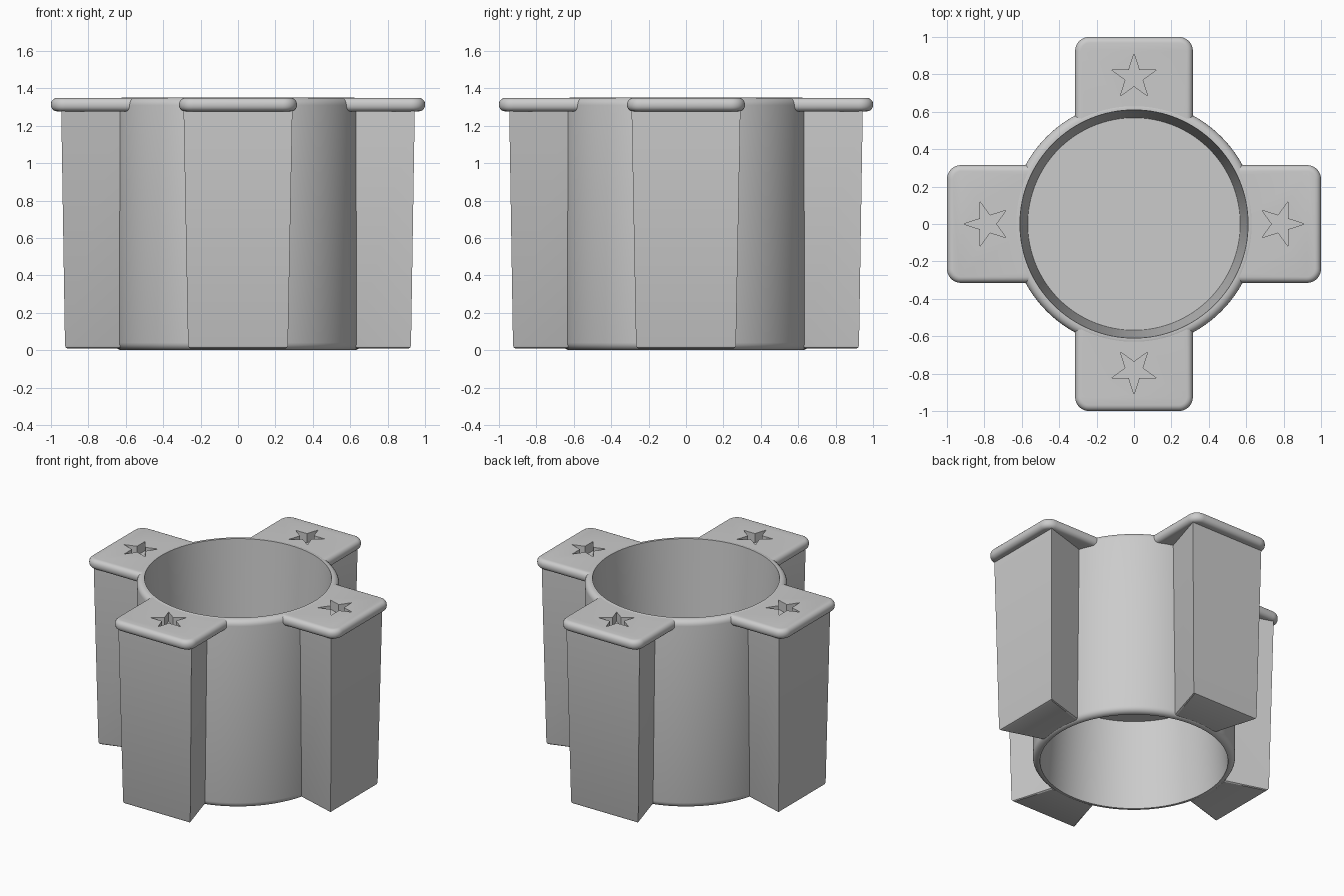
import bpy, bmesh, math
from math import sin, cos, pi, radians

if "Cube" in bpy.data.objects:
    bpy.data.objects.remove(bpy.data.objects["Cube"])

grey = bpy.data.materials.new("plain grey")
grey.diffuse_color = (0.6, 0.6, 0.6, 1)
grey.use_nodes = True
grey.node_tree.nodes["Principled BSDF"].inputs["Base Color"].default_value = grey.diffuse_color


def finish(name, bm):
    """Turn a bmesh into a smooth-by-angle object."""
    bmesh.ops.recalc_face_normals(bm, faces=bm.faces)
    me = bpy.data.meshes.new(name)
    bm.to_mesh(me)
    bm.free()
    me.materials.append(grey)
    ob = bpy.data.objects.new(name, me)
    bpy.context.collection.objects.link(ob)
    return ob


def activate(ob):
    bpy.ops.object.select_all(action='DESELECT')
    ob.select_set(True)
    bpy.context.view_layer.objects.active = ob


def smooth(ob):
    activate(ob)
    bpy.ops.object.shade_smooth_by_angle(angle=radians(32))


def loft(name, layers):
    """Closed solid through a stack of (outline, z) layers."""
    bm = bmesh.new()
    rings = [[bm.verts.new((x, y, z)) for x, y in pts] for pts, z in layers]
    n = len(rings[0])
    for a, b in zip(rings, rings[1:]):
        for i in range(n):
            j = (i + 1) % n
            bm.faces.new((a[i], a[j], b[j], b[i]))
    bm.faces.new(rings[0][::-1])
    bm.faces.new(rings[-1])
    return finish(name, bm)


def lathe(name, profile, seg=128):
    """Solid of revolution; the profile starts and ends on the axis."""
    bm = bmesh.new()
    rings = []
    for r, z in profile:
        k = seg if r > 0 else 1
        rings.append([bm.verts.new((r * cos(2 * pi * i / seg), r * sin(2 * pi * i / seg), z))
                      for i in range(k)])
    for a, b in zip(rings, rings[1:]):
        for i in range(seg):
            j = (i + 1) % seg
            quad = [a[i % len(a)], a[j % len(a)], b[j % len(b)], b[i % len(b)]]
            bm.faces.new(list(dict.fromkeys(quad)))
    return finish(name, bm)


# Round body: tapered cup above, tapered hollow below, divider in between
R, H, B = 0.66, 1.35, 0.04
arc = [(R - B + B * cos(t * pi / 10), B - B * sin(t * pi / 10)) for t in range(6)]
profile = [(0, 0.63), (0.57, 0.63), (0.613, 0)]
profile += arc[::-1]
profile += [(r, H - z) for r, z in arc]
profile += [(0.61, H), (0.568, 0.70), (0, 0.70)]
smooth(lathe("round_body", profile))


# Top flange: rounded tab whose inner end follows the bore
def tab_outline(inset):
    w, end, c, r = 0.315 - inset, 1.0 - inset, 0.075 - inset, 0.613
    a = math.asin(w / r)
    pts = [(r * cos(a - 2 * a * i / 24), r * sin(a - 2 * a * i / 24)) for i in range(25)]
    for cy, start in ((-(w - c), -pi / 2), (w - c, 0)):
        pts += [(end - c + c * cos(start + pi * i / 16), cy + c * sin(start + pi * i / 16))
                for i in range(9)]
    return pts


b = 0.032
z0, z1 = 1.277, 1.3485
bottom = [(tab_outline(b - b * sin(t * pi / 10)), z0 + b - b * cos(t * pi / 10)) for t in range(6)]
top = [(tab_outline(b - b * cos(t * pi / 10)), z1 - b + b * sin(t * pi / 10)) for t in range(6)]
flange = loft("flange_1", bottom + top)

# Star-shaped recess cut through the flange down to the leg top
star = []
for i in range(10):
    r = 0.125 if i % 2 == 0 else 0.048
    star.append((0.785 + r * cos(i * pi / 5), r * sin(i * pi / 5)))
cutter = loft("star_cutter", [(star, 1.2), (star, 1.45)])
cutter.hide_render = True
mod = flange.modifiers.new("star", 'BOOLEAN')
mod.operation = 'DIFFERENCE'
mod.solver = 'EXACT'
mod.object = cutter
activate(flange)
bpy.ops.object.modifier_apply(modifier="star")
bpy.data.objects.remove(cutter)
smooth(flange)


# Leg: wedge that widens outward and slightly upward
def leg_outline(end, w_out, w_in):
    return [(0.63, -w_in), (end, -w_out), (end, w_out), (0.63, w_in)]


leg = loft("leg_1", [
    (leg_outline(0.908, 0.252, 0.165), 0.008),
    (leg_outline(0.920, 0.262, 0.175), 0.013),
    (leg_outline(0.925, 0.267, 0.180), 0.025),
    (leg_outline(0.945, 0.291, 0.195), 1.282)])
smooth(leg)

# Repeat flange and leg on the four sides
for k in range(1, 4):
    for src in (flange, leg):
        ob = bpy.data.objects.new(src.name[:-1] + str(k + 1), src.data)
        ob.rotation_euler.z = k * pi / 2
        bpy.context.collection.objects.link(ob)
